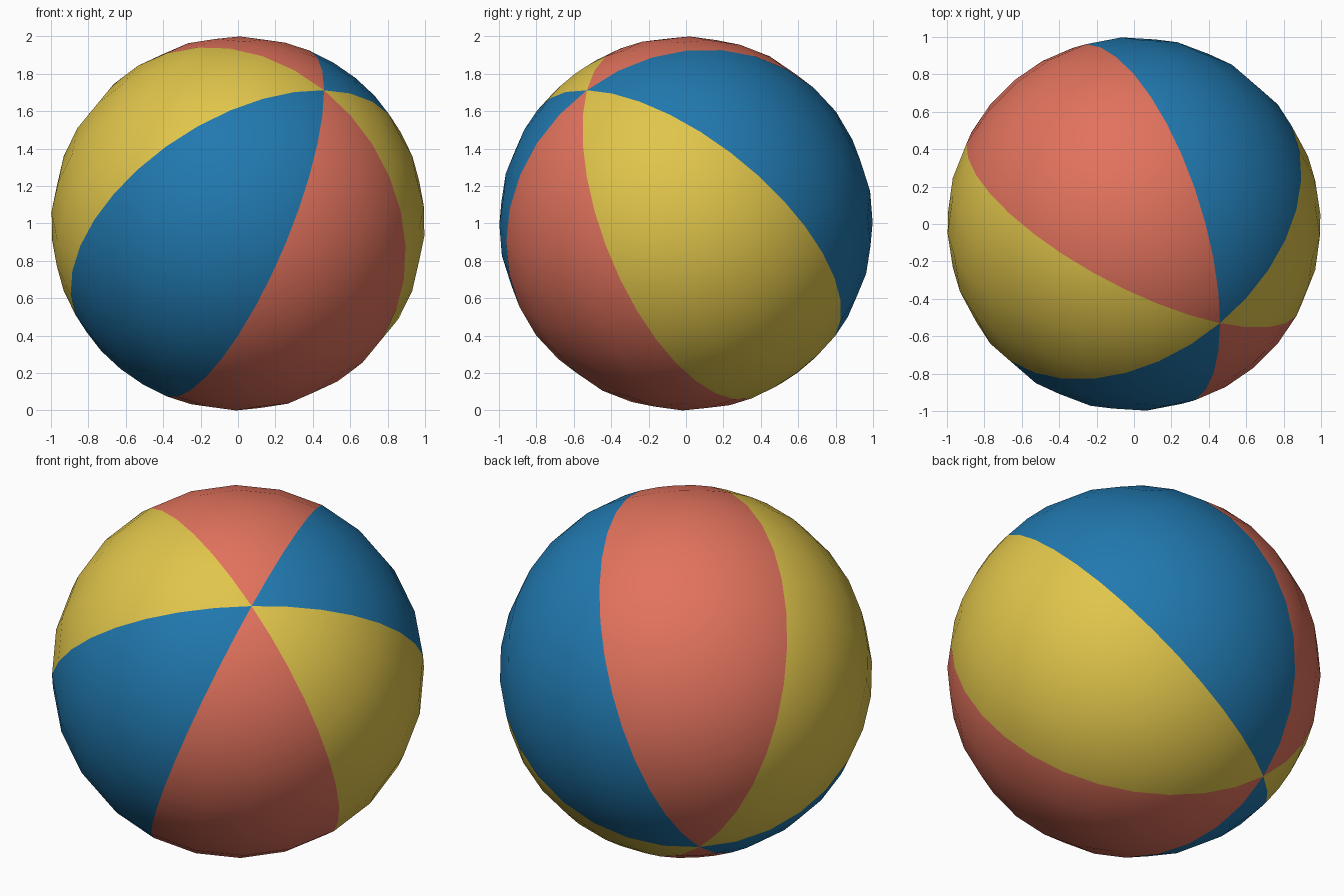
import bpy, bmesh, math
from mathutils import Vector, Matrix

if "Cube" in bpy.data.objects:
    bpy.data.objects.remove(bpy.data.objects["Cube"])

SEGMENTS, RINGS = 24, 16

def material(name, rgb):
    m = bpy.data.materials.new(name)
    m.diffuse_color = (*rgb, 1)
    m.use_nodes = True
    m.node_tree.nodes["Principled BSDF"].inputs["Base Color"].default_value = m.diffuse_color
    return m

# Tilted axis of the ball, and the direction of one panel seam
axis = Vector((0.46, -0.53, 0.712)).normalized()
side = Vector((0, 0.80, 0.60))
side = (side - axis * side.dot(axis)).normalized()
tilt = Matrix((side, axis.cross(side), axis)).transposed()

# Ball, with six equal panels in three repeating colours
mesh = bpy.data.meshes.new("beach_ball")
bm = bmesh.new()
bmesh.ops.create_uvsphere(bm, u_segments=SEGMENTS, v_segments=RINGS, radius=1)
# start a row of vertices exactly on the first seam
for f in bm.faces:
    c = f.calc_center_median()
    angle = math.atan2(c.y, c.x) % math.tau
    f.material_index = int(angle / (math.tau / 6)) % 3
    f.smooth = True
bmesh.ops.transform(bm, matrix=Matrix.Translation((0, 0, 1)) @ tilt.to_4x4(), verts=bm.verts)
bm.to_mesh(mesh)
bm.free()

for m in (material("coral_red", (0.76, 0.17, 0.11)),
          material("yellow", (0.75, 0.56, 0.07)),
          material("blue", (0.015, 0.19, 0.43))):
    mesh.materials.append(m)

ball = bpy.data.objects.new("beach_ball", mesh)
bpy.context.collection.objects.link(ball)
